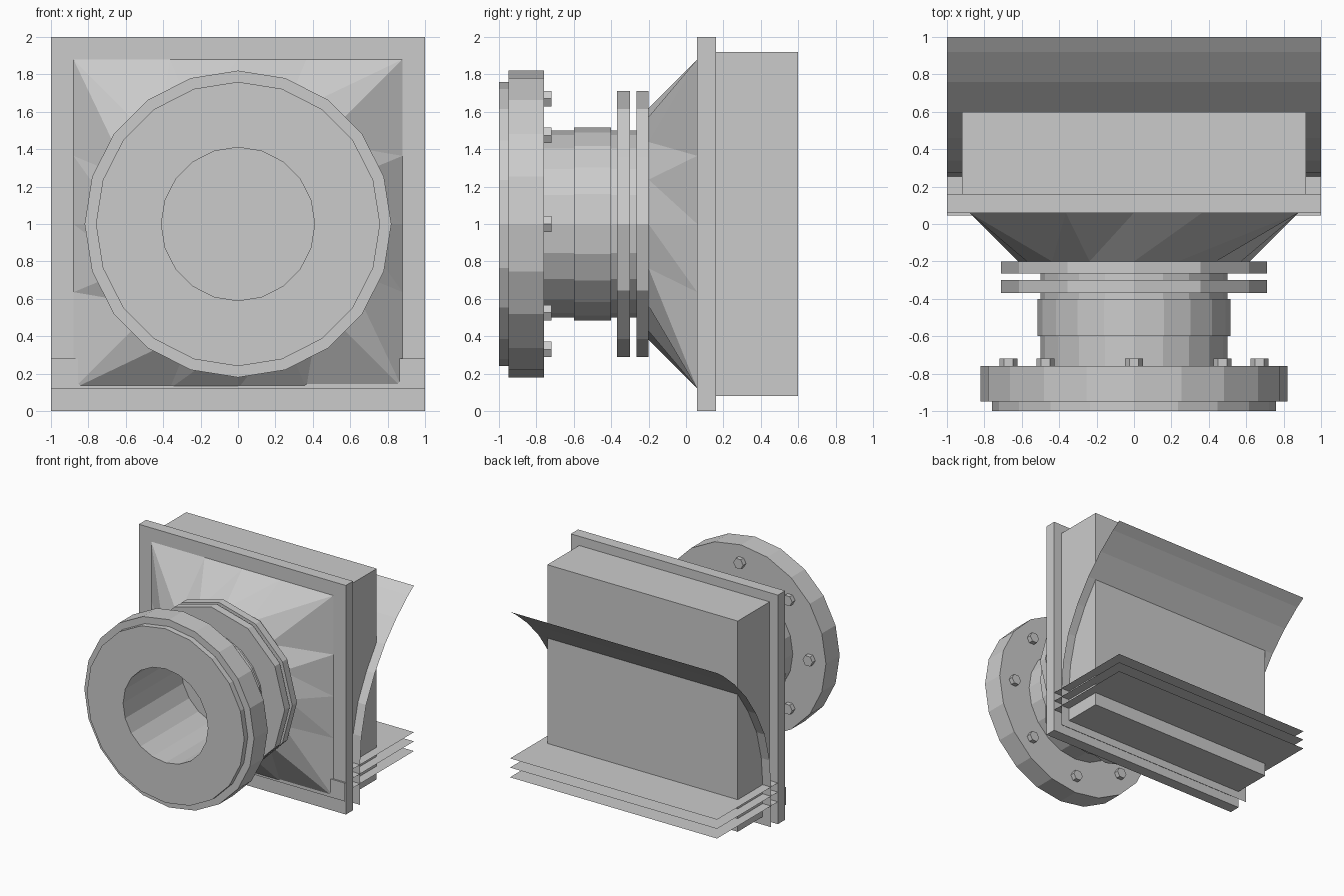
import bpy, bmesh, math

if "Cube" in bpy.data.objects:
    bpy.data.objects.remove(bpy.data.objects["Cube"])

grey = bpy.data.materials.new("light_grey")
grey.diffuse_color = (0.6, 0.6, 0.6, 1)
grey.use_nodes = True
grey.node_tree.nodes["Principled BSDF"].inputs["Base Color"].default_value = grey.diffuse_color


def make(name, verts, faces, closed=True):
    mesh = bpy.data.meshes.new(name)
    mesh.from_pydata(verts, [], faces)
    if closed:
        bm = bmesh.new()
        bm.from_mesh(mesh)
        bmesh.ops.recalc_face_normals(bm, faces=bm.faces)
        bm.to_mesh(mesh)
        bm.free()
    mesh.materials.append(grey)
    obj = bpy.data.objects.new(name, mesh)
    bpy.context.collection.objects.link(obj)
    return obj


def box(name, x, y0, y1, z0, z1):
    v = [(a, b, c) for a in (-x, x) for b in (y0, y1) for c in (z0, z1)]
    make(name, v, [(0, 1, 3, 2), (4, 5, 7, 6), (0, 1, 5, 4),
                   (2, 3, 7, 6), (0, 2, 6, 4), (1, 3, 7, 5)])


def ring(name, sides, profile):
    """Revolve a closed (radius, y) profile about the pipe axis."""
    n = len(profile)
    verts, faces = [], []
    for i in range(sides):
        a = math.tau * i / sides
        verts += [(r * math.cos(a), y, 1 + r * math.sin(a)) for r, y in profile]
        j = (i + 1) % sides
        faces += [(i * n + k, i * n + (k + 1) % n, j * n + (k + 1) % n, j * n + k)
                  for k in range(n)]
    make(name, verts, faces)


def tube(name, sides, inner, outer, y0, y1):
    ring(name, sides, [(inner, y0), (outer, y0), (outer, y1), (inner, y1)])


def sheet(name, path):
    """Zero-thickness sheet: a (y, z) path extruded along x."""
    verts = [(x, y, z) for y, z in path for x in (-1, 1)]
    faces = [(2 * i, 2 * i + 1, 2 * i + 3, 2 * i + 2) for i in range(len(path) - 1)]
    make(name, verts, faces, closed=False)


# Pipe with stepped front flange and bore
BORE = 0.41
ring("pipe_and_front_flange", 20, [
    (BORE, -1), (0.76, -1), (0.76, -0.95), (0.82, -0.95), (0.82, -0.76),
    (0.5, -0.76), (0.5, -0.2), (BORE, -0.2)])
tube("pipe_collar", 20, 0.46, 0.515, -0.6, -0.4)

# Pair of twelve-sided neck flanges
tube("neck_flange_front", 12, 0.45, 0.71, -0.37, -0.3)
tube("neck_flange_rear", 12, 0.45, 0.71, -0.265, -0.2)

# Hexagonal bolt heads behind the front flange
for i in range(8):
    a = math.tau * i / 8
    cx, cz = 0.67 * math.cos(a), 1 + 0.67 * math.sin(a)
    hexa = [(cx + 0.048 * math.cos(math.tau * k / 6), y,
             cz + 0.048 * math.sin(math.tau * k / 6))
            for y in (-0.765, -0.72) for k in range(6)]
    make("bolt_head", hexa, [tuple(range(6)), tuple(range(6, 12))] +
         [(k, (k + 1) % 6, 6 + (k + 1) % 6, 6 + k) for k in range(6)])

# Round-to-square transition with triangulated facets
N = 16
angles = [math.tau * i / N for i in range(N)]
verts = [(0.62 * math.cos(a), -0.2, 1 + 0.62 * math.sin(a)) for a in angles]
for a in angles:
    s = 0.88 / max(abs(math.cos(a)), abs(math.sin(a)))
    verts.append((s * math.cos(a), 0.06, 1 + s * math.sin(a)))
faces = [tuple(range(N)), tuple(range(N, 2 * N))]
for i in range(N):
    j = (i + 1) % N
    faces += [(i, j, N + i), (j, N + j, N + i)]
make("square_transition", verts, faces)

# Square mounting plate and rear box
box("mounting_plate", 1, 0.06, 0.16, 0, 2)
box("rear_box", 0.92, 0.16, 0.6, 0.08, 1.92)

# Thin curved and flat sheets
sheet("curved_sheet", [(0.255, 0.01), (0.255, 0.36), (0.275, 0.6), (0.34, 0.85),
                       (0.46, 1.08), (0.6, 1.28), (0.76, 1.45), (0.92, 1.585),
                       (1, 1.64)])
sheet("upper_flat_sheet", [(0.16, 0.36), (1, 0.36)])
sheet("middle_folded_sheet", [(0.045, 0.12), (0.045, 0.28), (1, 0.28)])
sheet("lower_flat_sheet", [(0.16, 0.195), (1, 0.195)])
